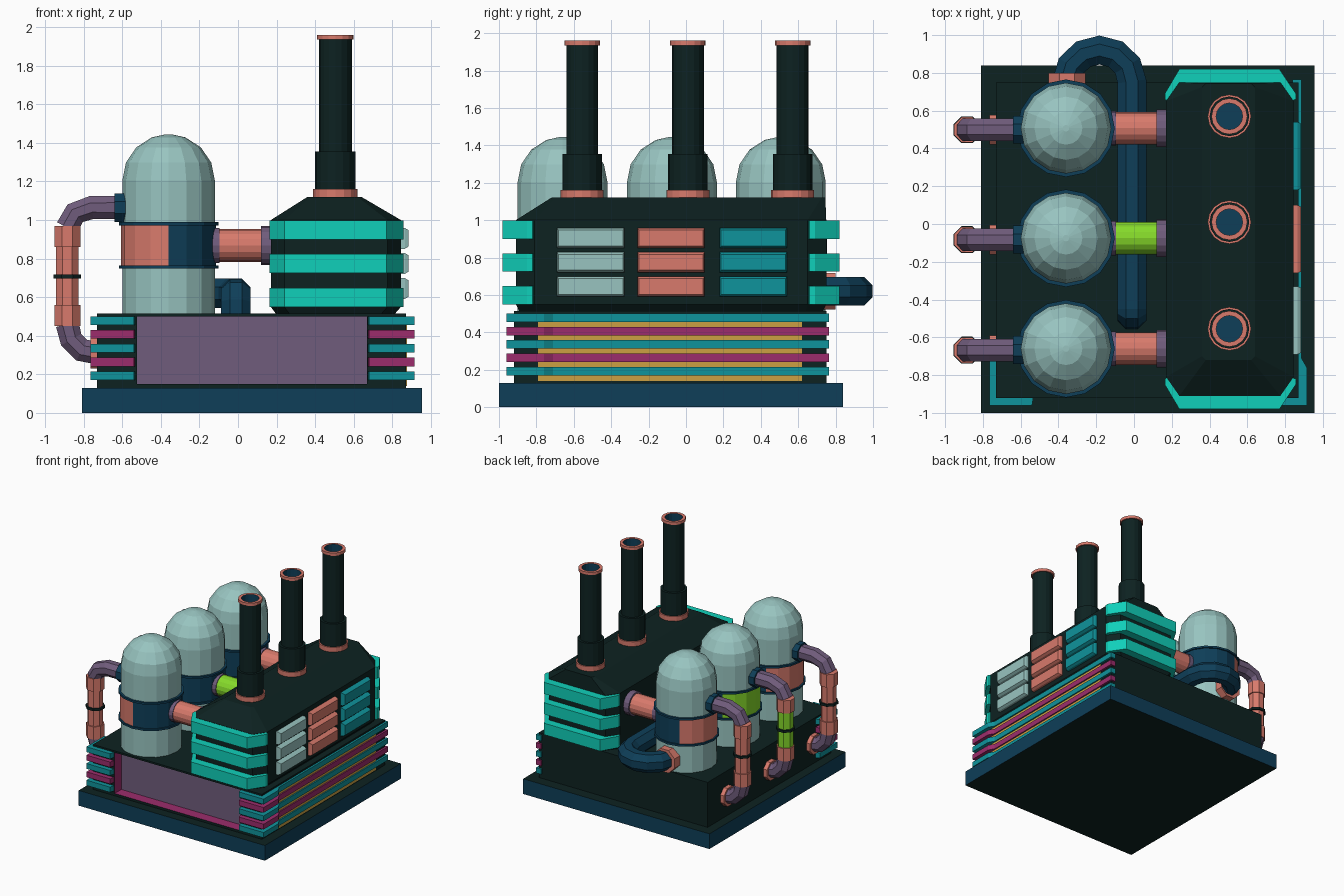
import bpy, bmesh, math
from mathutils import Vector

if "Cube" in bpy.data.objects:
    bpy.data.objects.remove(bpy.data.objects["Cube"])

# ---- colours (sRGB bytes turned into linear) ----
def lin(c):
    c /= 255
    return c / 12.92 if c <= 0.04045 else ((c + 0.055) / 1.055) ** 2.4

COLOURS = {"black": (13, 34, 33), "navy": (14, 62, 88), "pale_grey": (152, 196, 192),
           "salmon": (216, 122, 108), "teal": (15, 148, 156), "turquoise": (16, 208, 186),
           "magenta": (156, 44, 108), "purple": (112, 92, 124), "lime": (134, 218, 42),
           "gold": (204, 160, 66)}
MATS = {}
for key, rgb in COLOURS.items():
    MATS[key] = bpy.data.materials.new(key)
    MATS[key].diffuse_color = (*[lin(c) for c in rgb], 1)

def finish(name, bm, mats):
    bmesh.ops.recalc_face_normals(bm, faces=bm.faces)
    me = bpy.data.meshes.new(name)
    bm.to_mesh(me)
    bm.free()
    for m in mats:
        me.materials.append(MATS[m])
    ob = bpy.data.objects.new(name, me)
    bpy.context.collection.objects.link(ob)
    return ob

# skin a list of rings; cols gives one colour per gap between rings
def loft(name, rings, cols):
    bm = bmesh.new()
    names = list(dict.fromkeys(cols))
    vs = [[bm.verts.new(p) for p in r] for r in rings]
    n = len(vs[0])
    for i, (a, b) in enumerate(zip(vs, vs[1:])):
        for k in range(n):
            f = bm.faces.new((a[k], a[(k + 1) % n], b[(k + 1) % n], b[k]))
            f.material_index = names.index(cols[i])
    for ring, c in ((vs[0], cols[0]), (vs[-1], cols[-1])):
        bm.faces.new(ring).material_index = names.index(c)
    return finish(name, bm, names)

def prism(name, poly, z0, z1, col):
    return loft(name, [[(x, y, z) for x, y in poly] for z in (z0, z1)], [col])

def box(name, x0, x1, y0, y1, z0, z1, col):
    return prism(name, [(x0, y0), (x1, y0), (x1, y1), (x0, y1)], z0, z1, col)

# round section swept along a flat path; normal = normal of the path's plane
def tube(name, pts, radii, cols, normal=(0, 1, 0), n=8, off=0.5, axis=None):
    pts = [Vector(p) for p in pts]
    nv = Vector(normal)
    if not isinstance(radii, (list, tuple)):
        radii = [radii] * len(pts)
    if isinstance(cols, str):
        cols = [cols] * (len(pts) - 1)
    rings = []
    for i, (p, r) in enumerate(zip(pts, radii)):
        a, b = pts[max(i - 1, 0)], pts[min(i + 1, len(pts) - 1)]
        t = Vector(axis) if axis else (b - a).normalized()
        if not axis and 0 < i < len(pts) - 1:   # bisect the bend
            t = ((p - a).normalized() + (b - p).normalized()).normalized()
        u = t.cross(nv)
        ang = [(k + off) * math.tau / n for k in range(n)]
        rings.append([p + r * (math.cos(q) * u + math.sin(q) * nv) for q in ang])
    return loft(name, rings, cols)

# upright turned part from (radius, z) pairs
def turned(name, x, y, prof, cols, n=16, off=0):
    return tube(name, [(x, y, z) for _, z in prof], [r for r, _ in prof], cols,
                n=n, off=off, axis=(0, 0, 1))

# ---- base plate: navy sides, black top and bottom ----
plate = box("base_plate", -0.81, 0.955, -1, 0.84, 0, 0.13, "navy")
plate.data.materials.append(MATS["black"])
for f in plate.data.polygons:
    f.material_index = int(abs(f.normal.z) > 0.5)

# ---- lower housing with a recessed front panel ----
bm = bmesh.new()
bmesh.ops.create_cube(bm, size=2)
for v in bm.verts:
    v.co = (0.07 + 0.80 * v.co.x, -0.085 + 0.835 * v.co.y, 0.3225 + 0.1925 * v.co.z)
bm.normal_update()
front = min(bm.faces, key=lambda f: f.calc_center_median().y)
bmesh.ops.inset_individual(bm, faces=[front], thickness=0.01)
for v in front.verts:
    v.co.x = -0.525 if v.co.x < 0.07 else 0.67
    v.co.z = 0.15 if v.co.z < 0.32 else 0.50
wall = bmesh.ops.inset_individual(bm, faces=[front], thickness=0)["faces"]
for f in wall:
    f.material_index = 1
front.material_index = 2
for v in front.verts:
    v.co.y += 0.09
finish("lower_housing", bm, ["black", "magenta", "purple"])

# ---- stripes wrapping the lower housing ----
LEFT = [(-0.765, -0.72), (-0.765, -0.96), (-0.54, -0.96), (-0.53, -0.90), (-0.70, -0.90), (-0.70, -0.70)]
RIGHT = [(0.68, -0.96), (0.915, -0.96), (0.915, -0.76), (0.887, -0.71), (0.887, 0.765),
         (0.84, 0.765), (0.84, -0.90), (0.67, -0.90)]
for i in range(5):
    z = 0.17 + i * 0.0715
    col = "magenta" if i % 2 else "teal"
    prism(f"left_stripe_{i}", LEFT, z, z + 0.045, col)
    prism(f"right_stripe_{i}", RIGHT, z, z + 0.045, col)
box("stripe_backing", 0.865, 0.876, -0.79, 0.62, 0.14, 0.50, "gold")

# ---- upper housing with hipped roof ----
def octagon(x0, x1, y0, y1, cx, cy, z):
    return [(x0, y0 + cy, z), (x0 + cx, y0, z), (x1 - cx, y0, z), (x1, y0 + cy, z),
            (x1, y1 - cy, z), (x1 - cx, y1, z), (x0 + cx, y1, z), (x0, y1 - cy, z)]
loft("upper_housing", [octagon(0.20, 0.81, -0.89, 0.73, 0.07, 0.09, 0.51),
                       octagon(0.17, 0.845, -0.91, 0.75, 0.07, 0.10, 0.55),
                       octagon(0.17, 0.845, -0.91, 0.75, 0.07, 0.10, 1.00),
                       octagon(0.36, 0.64, -0.72, 0.745, 0.02, 0.02, 1.12)], ["black"] * 3)

# turquoise bands round both ends
BAND = [(0.163, -0.82), (0.163, -0.85), (0.24, -0.98), (0.77, -0.98), (0.857, -0.85),
        (0.857, -0.82), (0.80, -0.80), (0.75, -0.88), (0.26, -0.88), (0.20, -0.80)]
for i, z in enumerate((0.55, 0.725, 0.90)):
    prism(f"front_band_{i}", BAND, z, z + 0.098, "turquoise")
    prism(f"back_band_{i}", [(x, -0.16 - y) for x, y in BAND], z, z + 0.098, "turquoise")

# louvres on the right side
for y, col in ((-0.51, "pale_grey"), (-0.08, "salmon"), (0.36, "teal")):
    for i, z in enumerate((0.645, 0.775, 0.905)):
        ring = lambda x, hy, hz: [(x, y - hy, z - hz), (x, y + hy, z - hz), (x, y + hy, z + hz), (x, y - hy, z + hz)]
        loft(f"{col}_louvre_{i}", [ring(0.83, 0.18, 0.054), ring(0.865, 0.18, 0.054),
                                   ring(0.885, 0.172, 0.042)], [col] * 2)

# ---- chimneys ----
for i, y in enumerate((-0.555, 0.01, 0.57)):
    prof = [(0.115, 1.10), (0.115, 1.16), (0.105, 1.16), (0.105, 1.355), (0.085, 1.355), (0.085, 1.935),
            (0.095, 1.935), (0.095, 1.96), (0.070, 1.96), (0.070, 1.80)]
    turned(f"chimney_{i}", 0.505, y, prof,
           ["salmon"] * 2 + ["black"] * 3 + ["salmon"] * 3 + ["navy"])

# ---- tanks and their pipes ----
TX = -0.36
for i, y in enumerate((-0.66, -0.075, 0.507)):
    accent = "lime" if i == 1 else "salmon"
    dome = [(0.24 * math.cos(a), 1.205 + 0.24 * math.sin(a)) for a in (0, 0.4, 0.8, 1.2, 1.5)]
    turned(f"tank_{i}", TX, y, [(0.24, 0.50)] + dome, ["pale_grey"] * 5)
    band = turned(f"tank_band_{i}", TX, y, [(0.246, 0.755), (0.246, 0.98)], ["navy"])
    band.data.materials.append(MATS[accent])
    for f in band.data.polygons:   # accent panel on the outer side
        ang = math.degrees(math.atan2(f.center.y - y, f.center.x - TX)) % 360
        if abs(f.normal.z) < 0.5 and 112 < ang < 270:
            f.material_index = 1
    for k, z in enumerate((0.748, 0.973)):
        turned(f"tank_rim_{i}_{k}", TX, y, [(0.258, z), (0.258, z + 0.016)], ["navy"])

    # link from tank to upper housing
    tube(f"link_pipe_{i}", [(-0.14, y, 0.868), (0.14, y, 0.868)], 0.086, accent, n=16, off=0)
    tube(f"link_flange_{i}", [(0.12, y, 0.868), (0.18, y, 0.868)], 0.10, "purple", n=16, off=0)
    tube(f"link_collar_{i}", [(-0.135, y, 0.868), (-0.095, y, 0.868)], 0.092, "purple", n=16, off=0)

    # outer drain pipe
    py = y - 0.008
    P = lambda pts: [(x, py, z) for x, z in pts]
    tube(f"drain_collar_{i}", P([(-0.64, 1.065), (-0.57, 1.065)]), 0.08, "navy")
    tube(f"drain_top_elbow_{i}", P([(-0.60, 1.065), (-0.76, 1.065), (-0.845, 1.035), (-0.885, 0.96)]), 0.065, "purple")
    tube(f"drain_bottom_elbow_{i}", P([(-0.885, 0.46), (-0.865, 0.38), (-0.81, 0.325), (-0.72, 0.31)]), 0.065, "purple")
    tube(f"drain_foot_{i}", P([(-0.765, 0.31), (-0.72, 0.31)]), 0.085, "salmon")
    turned(f"drain_sleeve_{i}", -0.885, py, [(0.073, 0.45), (0.073, 0.56), (0.063, 0.56), (0.063, 0.86), (0.073, 0.86), (0.073, 0.97)],
           ["salmon", "salmon", accent, "salmon", "salmon"], n=8, off=0.5)
    turned(f"drain_ring_{i}", -0.885, py, [(0.077, 0.697), (0.077, 0.717)], ["black"], n=8, off=0.5)

# ---- large return pipe looping behind the tanks ----
loop = [(-0.355, 0.70, 0.62)]
for k in range(7):
    a = math.pi - k * math.pi / 6
    loop.append((-0.183 + 0.172 * math.cos(a), 0.755 + 0.166 * math.sin(a), 0.62))
loop.append((-0.011, -0.45, 0.62))
tube("return_pipe", loop, 0.083, "navy", normal=(0, 0, 1))
tube("return_pipe_end", [(-0.011, -0.42, 0.62), (-0.011, -0.455, 0.615), (-0.011, -0.475, 0.57), (-0.011, -0.48, 0.50)],
     0.083, "navy", normal=(1, 0, 0))
tube("return_flange", [(-0.355, 0.73, 0.62), (-0.355, 0.80, 0.62)], 0.105, "salmon", normal=(0, 0, 1))

for m in bpy.data.materials:
    if m.users and not m.is_grease_pencil:
        m.use_nodes = True
        m.node_tree.nodes["Principled BSDF"].inputs["Base Color"].default_value = m.diffuse_color
